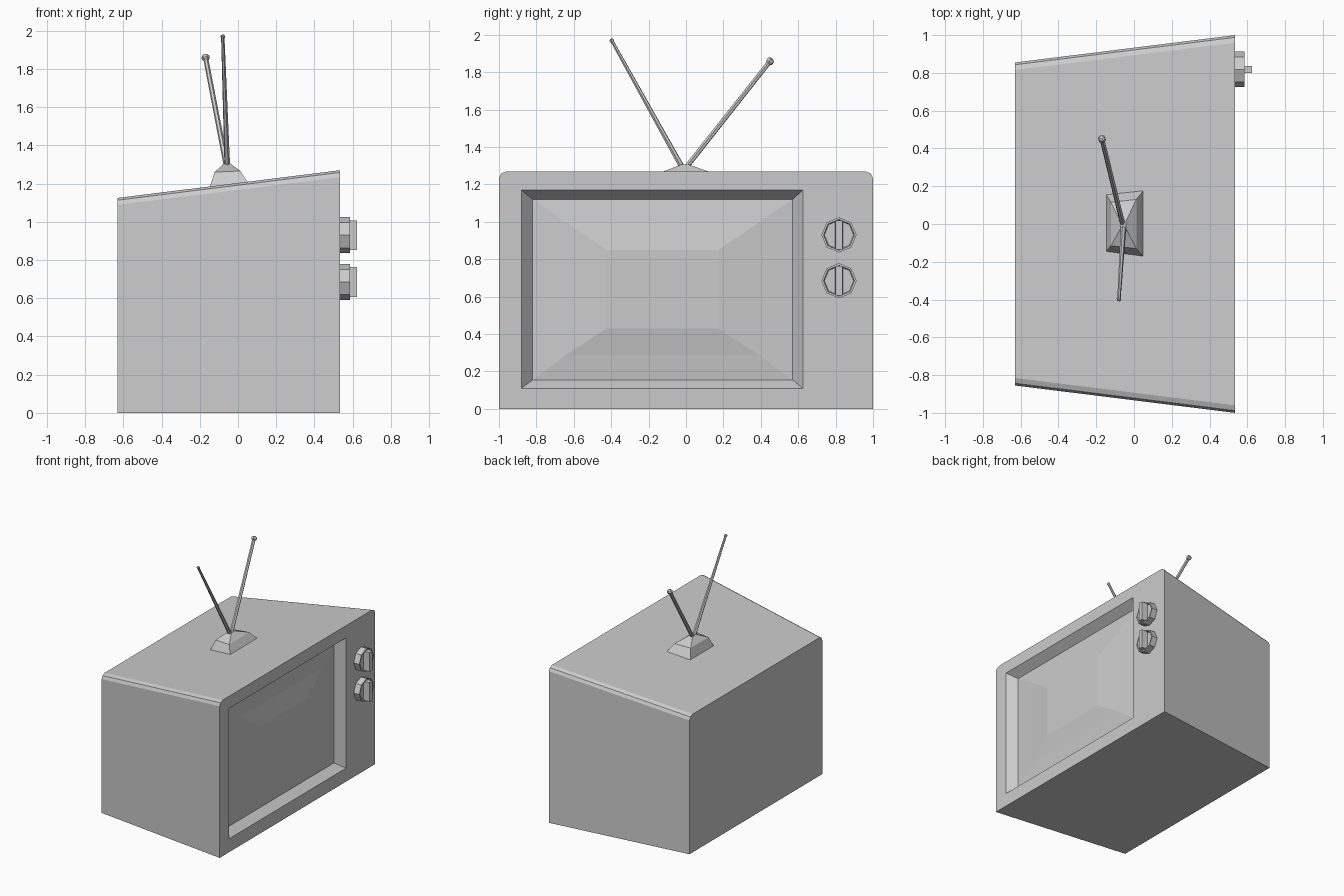
import bpy, bmesh, math
from mathutils import Vector

if "Cube" in bpy.data.objects:
    bpy.data.objects.remove(bpy.data.objects["Cube"])


def loft(bm, rings, start=True, end=True):
    """Skin a list of equal-length point rings, optionally capping the ends."""
    loops = [[bm.verts.new(p) for p in r] for r in rings]
    for a, b in zip(loops, loops[1:]):
        n = len(a)
        for i in range(n):
            j = (i + 1) % n
            bm.faces.new((a[i], a[j], b[j], b[i]))
    if start:
        bm.faces.new(loops[0][::-1])
    if end:
        bm.faces.new(loops[-1])
    return loops


def finish(bm, name, recalc=True):
    if recalc:
        bmesh.ops.recalc_face_normals(bm, faces=bm.faces[:])
    me = bpy.data.meshes.new(name)
    bm.to_mesh(me)
    bm.free()
    ob = bpy.data.objects.new(name, me)
    bpy.context.collection.objects.link(ob)
    return ob


def rect_x(x, y0, y1, z0, z1):
    return [(x, y0, z0), (x, y1, z0), (x, y1, z1), (x, y0, z1)]


def rect_z(x0, x1, ya, yb, yc, yd, za, zb):
    """Sloped trapezoid: back edge ya..yb at height za, front edge yc..yd at zb."""
    return [(x0, ya, za), (x1, yc, zb), (x1, yd, zb), (x0, yb, za)]


def octagon(x, cy, cz, r):
    return [(x, cy + r * math.sin(-k * math.pi / 4), cz + r * math.cos(k * math.pi / 4))
            for k in range(8)]


# Cabinet: tapered shell with rounded top edges and a recessed screen opening
def section(x, w, h):
    right = [(w, 0), (w, h - .036), (w - .012, h - .012), (w - .04, h)]
    return [(x, y, z) for y, z in right + [(-y, z) for y, z in right[::-1]]]


FRONT, GLASS = .535, .465
bm = bmesh.new()
shell = loft(bm, [section(-.63, .855, 1.125), section(FRONT, 1, 1.27)], end=False)
recess = loft(bm, [rect_x(GLASS, -.82, .57, .155, 1.12),
                   rect_x(FRONT, -.88, .625, .11, 1.17)], False, False)
rim = []
for loop in (shell[-1], recess[-1]):
    rim += [bm.edges.get((loop[i - 1], loop[i])) for i in range(len(loop))]
bmesh.ops.triangle_fill(bm, edges=rim, use_beauty=True, normal=(1, 0, 0))
bmesh.ops.dissolve_limit(bm, angle_limit=.001, verts=[], edges=[
    e for e in bm.edges if e not in rim and all(abs(v.co.x - FRONT) < 1e-5 for v in e.verts)])
finish(bm, "cabinet")

# Bulging screen glass
bm = bmesh.new()
loft(bm, [rect_x(GLASS, -.82, .57, .155, 1.12),
          rect_x(.48, -.645, .395, .285, 1.0),
          rect_x(.507, -.425, .17, .43, .85)], start=False)
finish(bm, "screen", False)

# Two control knobs, each a dished octagon with a grip bar
for name, cz in (("upper_knob", .93), ("lower_knob", .685)):
    cy = .818
    bm = bmesh.new()
    loft(bm, [octagon(FRONT - .005, cy, cz, .094), octagon(.585, cy, cz, .094),
              octagon(.585, cy, cz, .083), octagon(.57, cy, cz, .078)])
    finish(bm, name)
    bm = bmesh.new()
    loft(bm, [rect_x(.565, cy - .021, cy + .021, cz - .078, cz + .078),
              rect_x(.624, cy - .018, cy + .018, cz - .078, cz + .078)])
    finish(bm, name + "_grip")

# Antenna base: stepped pyramid sitting on the sloping top
bm = bmesh.new()
loft(bm, [rect_z(-.15, .055, -.15, .16, -.177, .183, 1.175, 1.2),
          rect_z(-.122, .012, -.115, .115, -.13, .13, 1.26, 1.266),
          rect_z(-.072, -.042, -.025, .015, -.025, .015, 1.306, 1.306)])
finish(bm, "antenna_base")


# Antenna rods: tapered six-sided tubes with a small tip
def rod(name, a, b, r0, r1, tip):
    a, b = Vector(a), Vector(b)
    d = (b - a).normalized()
    u = d.orthogonal().normalized()
    v = d.cross(u)

    def ring(c, r):
        return [c + r * (u * math.cos(k * math.pi / 3) + v * math.sin(k * math.pi / 3))
                for k in range(6)]
    bm = bmesh.new()
    loft(bm, [ring(a, r0), ring(b - d * tip * 1.6, r1), ring(b - d * tip * 1.2, tip),
              ring(b - d * tip * .4, tip), ring(b, tip * .5)])
    finish(bm, name)


rod("antenna_rod_short", (-.06, 0, 1.29), (-.172, .46, 1.872), .014, .013, .021)
rod("antenna_rod_long", (-.056, -.02, 1.29), (-.08, -.402, 1.978), .015, .009, .012)
